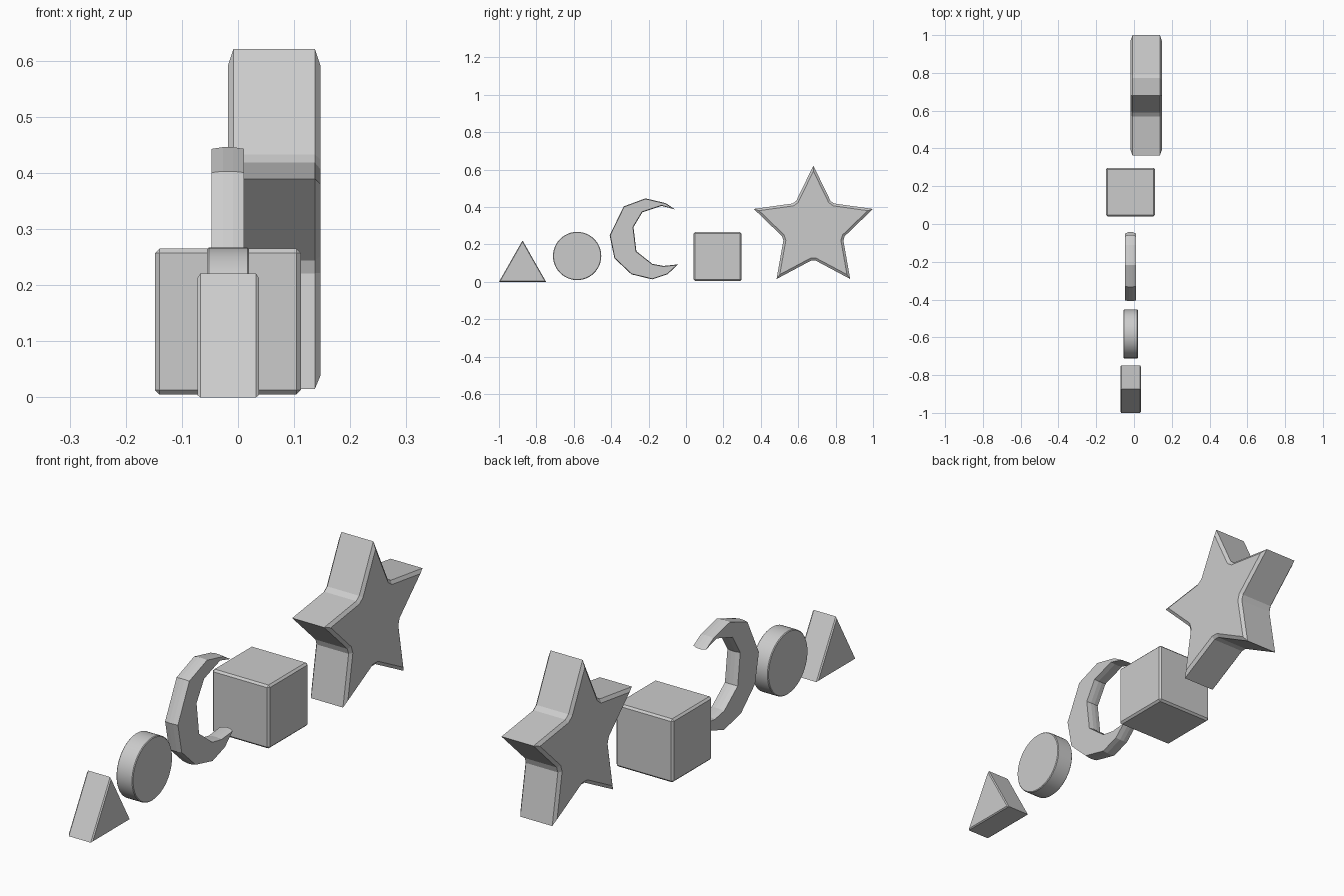
import bpy, bmesh, math
from mathutils import Vector

if "Cube" in bpy.data.objects:
    bpy.data.objects.remove(bpy.data.objects["Cube"])


def inset(pts, d):
    """Move a closed (y, z) outline inwards by d, with mitred corners."""
    p = [Vector(q) for q in pts]
    n = len(p)
    area = sum(p[i - 1].x * p[i].y - p[i].x * p[i - 1].y for i in range(n))
    s = 1 if area > 0 else -1
    out = []
    for i in range(n):
        a = (p[i] - p[i - 1]).normalized()
        b = (p[(i + 1) % n] - p[i]).normalized()
        na, nb = Vector((-a.y, a.x)) * s, Vector((-b.y, b.x)) * s
        out.append(p[i] + (na + nb) * d / max(1 + na.dot(nb), 0.15))
    return out


def slab(name, pts, x0, x1, dx, d, smooth=False):
    """Outline in the y-z plane, extruded along x with chamfered rims."""
    bm = bmesh.new()
    rings = []
    for x, k in ((x0, d), (x0 + dx, 0), (x1 - dx, 0), (x1, d)):
        rings.append([bm.verts.new((x, q[0], q[1])) for q in inset(pts, k)])
    n = len(pts)
    for r, t in zip(rings, rings[1:]):
        for i in range(n):
            j = (i + 1) % n
            bm.faces.new((r[i], r[j], t[j], t[i]))
    bm.faces.new(rings[0])
    bm.faces.new(rings[-1])
    bmesh.ops.recalc_face_normals(bm, faces=bm.faces)
    me = bpy.data.meshes.new(name)
    bm.to_mesh(me)
    bm.free()
    ob = bpy.data.objects.new(name, me)
    bpy.context.collection.objects.link(ob)
    if smooth:
        bpy.context.view_layer.objects.active = ob
        ob.select_set(True)
        bpy.ops.object.shade_smooth_by_angle(angle=math.radians(30))
        ob.select_set(False)
    return ob


def polar(cy, cz, r, deg):
    a = math.radians(deg)
    return (cy + r * math.cos(a), cz + r * math.sin(a))


# triangle block
slab("triangle_block", [(-1, 0), (-0.748, 0), (-0.874, 0.221)],
     -0.072, 0.037, 0.005, 0.004)

# round disc
slab("round_disc", [polar(-0.582, 0.138, 0.129, i * 360 / 48) for i in range(48)],
     -0.055, 0.020, 0.003, 0.003, smooth=True)

# crescent: outer arc top to bottom, then inner arc back up
slab("crescent", [
    (-0.058, 0.387), (-0.11, 0.421), (-0.217, 0.446), (-0.333, 0.403),
    (-0.408, 0.249), (-0.383, 0.126), (-0.292, 0.04), (-0.18, 0.013),
    (-0.099, 0.04), (-0.042, 0.093), (-0.121, 0.085), (-0.18, 0.096),
    (-0.265, 0.163), (-0.281, 0.292), (-0.233, 0.372), (-0.131, 0.406)],
    -0.047, 0.011, 0.02, 0.003)

# cube block
bm = bmesh.new()
bmesh.ops.create_cube(bm, size=1)
for v in bm.verts:
    v.co = Vector((-0.018 + v.co.x * 0.26, 0.169 + v.co.y * 0.257, 0.135 + v.co.z * 0.26))
bmesh.ops.bevel(bm, geom=bm.edges[:], offset=0.008, segments=1, affect='EDGES')
me = bpy.data.meshes.new("cube_block")
bm.to_mesh(me)
bm.free()
bpy.context.collection.objects.link(bpy.data.objects.new("cube_block", me))

# five-pointed star with blunted inner corners
star = []
for k in range(5):
    a = 90 + 72 * k
    star.append(polar(0.681, 0.286, 0.335, a))
    star += [polar(0.681, 0.286, 0.173, a + 36 + t) for t in (-4, 4)]
slab("star_block", star, -0.018, 0.147, 0.010, 0.013)
